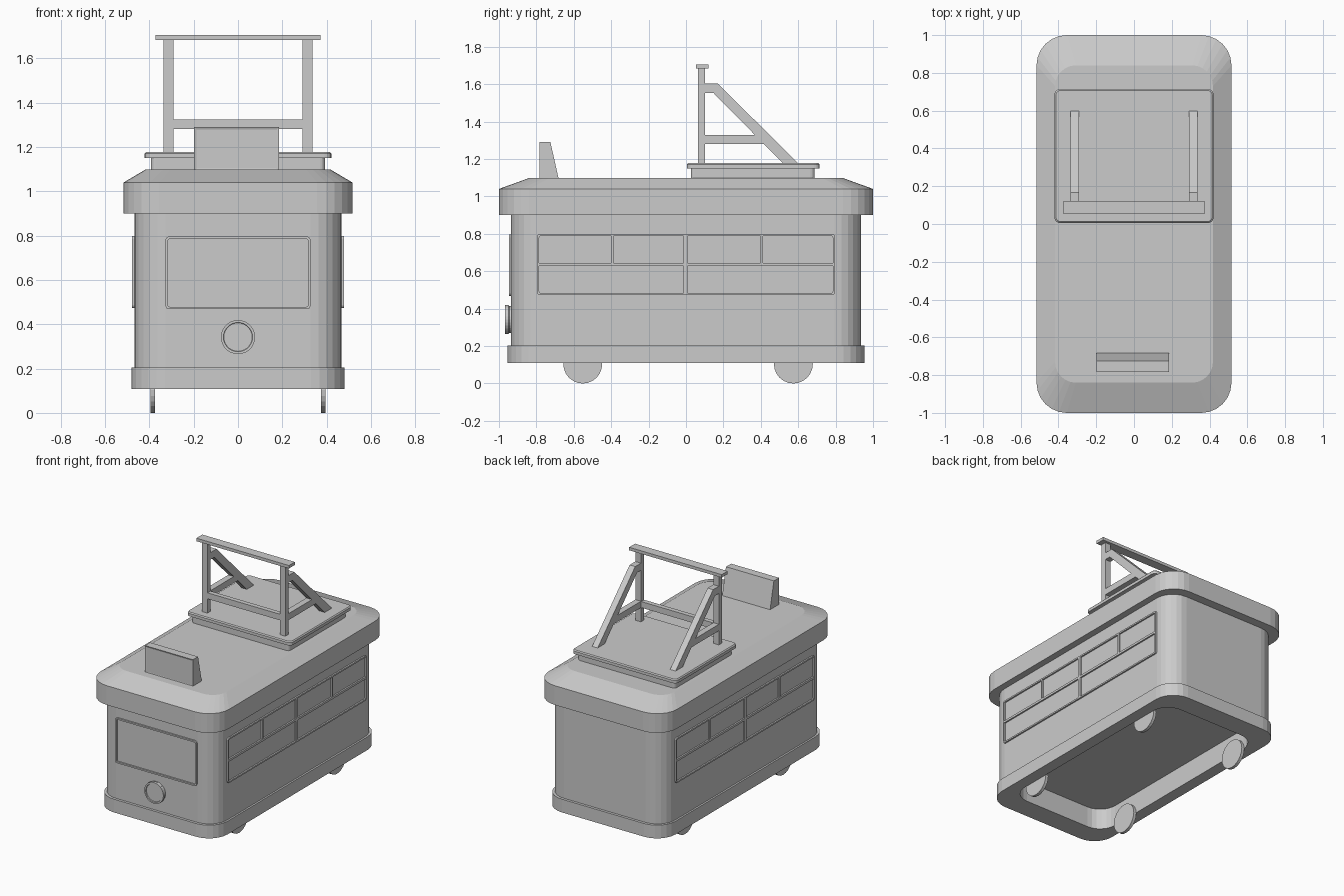
import bpy, bmesh, math
from mathutils import Matrix, Vector

if "Cube" in bpy.data.objects:
    bpy.data.objects.remove(bpy.data.objects["Cube"])


def finish(name, bm):
    bmesh.ops.remove_doubles(bm, verts=bm.verts, dist=1e-5)
    bmesh.ops.recalc_face_normals(bm, faces=bm.faces)
    me = bpy.data.meshes.new(name)
    bm.to_mesh(me)
    bm.free()
    ob = bpy.data.objects.new(name, me)
    bpy.context.collection.objects.link(ob)
    return ob


def axes(u, v, w, origin):
    m = Matrix((u, v, w)).transposed().to_4x4()
    m.translation = Vector(origin)
    return m


def outline(hu, hv, r, seg):
    pts = []
    for k, (su, sv) in enumerate(((1, 1), (-1, 1), (-1, -1), (1, -1))):
        for i in range(seg + 1):
            a = math.radians(90 * (k + i / seg))
            pts.append((su * (hu - r) + r * math.cos(a), sv * (hv - r) + r * math.sin(a)))
    return pts


def loft(name, layers, matrix, seg=6, ring=False):
    """Join rounded rectangles (half u, half v, radius, w); ring closes the loop."""
    bm = bmesh.new()
    loops = [[bm.verts.new(matrix @ Vector((u, v, w))) for u, v in outline(hu, hv, r, seg)]
             for hu, hv, r, w in layers]
    pairs = list(zip(loops, loops[1:]))
    if ring:
        pairs.append((loops[-1], loops[0]))
    else:
        bm.faces.new(loops[0])
        bm.faces.new(loops[-1])
    for a, b in pairs:
        n = len(a)
        for i in range(n):
            j = (i + 1) % n
            bm.faces.new((a[i], a[j], b[j], b[i]))
    return finish(name, bm)


def prism(name, profile, x0, x1, inset=0):
    """Extrude a (y, z) profile along x, with an optional recessed front face."""
    bm = bmesh.new()
    f = bm.faces.new([bm.verts.new((x0, y, z)) for y, z in profile])
    ext = bmesh.ops.extrude_face_region(bm, geom=[f])["geom"]
    bmesh.ops.translate(bm, vec=(x1 - x0, 0, 0),
                        verts=[g for g in ext if isinstance(g, bmesh.types.BMVert)])
    # close any end left open by the extrusion
    bmesh.ops.holes_fill(bm, edges=bm.edges, sides=0)
    bmesh.ops.recalc_face_normals(bm, faces=bm.faces)
    if inset:
        front = [f for f in bm.faces if f.normal.y < -0.9]
        bmesh.ops.inset_individual(bm, faces=front, thickness=inset, use_even_offset=True)
        bmesh.ops.translate(bm, vec=(0, inset * 0.4, 0),
                            verts=list({v for f in front for v in f.verts}))
    return finish(name, bm)


def box(name, x, y, z):
    return prism(name, [(y[0], z[0]), (y[1], z[0]), (y[1], z[1]), (y[0], z[1])], *x)


def up(x, y):
    return axes((1, 0, 0), (0, 1, 0), (0, 0, 1), (x, y, 0))


# Base skirt, body with a recessed underside, and roof
loft("base_skirt", [(.48, .954, .15, .108), (.48, .954, .15, .204),
                    (.395, .80, .13, .204), (.395, .80, .13, .108)], up(0, 0), ring=True)
loft("body", [(.395, .80, .13, .26), (.395, .80, .13, .20),
              (.467, .935, .14, .20), (.467, .935, .14, .92)], up(0, 0))
loft("roof", [(.516, 1, .16, .90), (.516, 1, .16, 1.04), (.418, .84, .11, 1.098)], up(0, 0))

# Wheels
for side, x in (("left", -.396), ("right", .374)):
    for end, y in (("front", -.552), ("rear", .574)):
        m = axes((0, 1, 0), (0, 0, 1), (1, 0, 0), (x, y, .104))
        loft(f"wheel_{end}_{side}", [(.104, .104, .104, 0), (.104, .104, .104, .022)], m)


def window_frame(name, hu, hv, matrix):
    t, d = .011, .011
    loft(name, [(hu, hv, .015, -.005), (hu, hv, .015, d),
                (hu - t, hv - t, .008, d), (hu - t, hv - t, .008, -.005)], matrix, seg=3, ring=True)


# Windshield frame
window_frame("windshield_frame", .327, .164,
             axes((1, 0, 0), (0, 0, 1), (0, -1, 0), (0, -.935, .632)))

# Side window frames and bars
for side, s in (("left", -1), ("right", 1)):
    m = axes((0, s, 0), (0, 0, 1), (s, 0, 0), (s * .467, 0, .636))
    window_frame(f"window_frame_{side}", .796, .163, m)
    x = sorted((s * .463, s * .478))
    box(f"window_rail_{side}", x, (-.787, .787), (.629, .645))
    box(f"window_post_{side}", x, (-.014, .009), (.48, .792))
    for end, y in (("front", -.395), ("rear", .404)):
        box(f"window_bar_{end}_{side}", x, (y - .007, y + .007), (.64, .792))

# Headlight
loft("headlight", [(.072, .072, .072, -.01), (.072, .072, .072, .008), (.077, .077, .077, .014),
                   (.077, .077, .077, .031), (.066, .066, .066, .031), (.064, .064, .064, .024)],
     axes((1, 0, 0), (0, 0, 1), (0, -1, 0), (0, -.936, .342)), seg=7)

# Roof sign box
prism("sign_box", [(-.784, 1.09), (-.68, 1.09), (-.725, 1.291), (-.784, 1.291)],
      -.199, .186, inset=.012)

# Two-tier roof platform
loft("platform_riser", [(.392, .33, .02, 1.09), (.392, .33, .02, 1.155)], up(0, .356), seg=3)
loft("platform_top", [(.421, .355, .03, 1.15), (.421, .355, .03, 1.171),
                      (.414, .348, .027, 1.178)], up(0, .36), seg=4)

# Overhead frame: posts, braces, struts and bars
brace = [(.098, 1.605), (.168, 1.605), (.604, 1.173), (.522, 1.173), (.147, 1.553), (.098, 1.553)]
strut = [(.098, 1.281), (.44, 1.281), (.39, 1.328), (.098, 1.328)]
for side, x in (("left", (-.336, -.291)), ("right", (.291, .336))):
    box(f"post_{side}", x, (.064, .102), (1.17, 1.69))
    prism(f"brace_{side}", brace, *x)
    prism(f"strut_{side}", strut, *x)
box("cross_bar", (-.30, .30), (.066, .10), (1.281, 1.325))
box("top_bar", (-.372, .372), (.053, .121), (1.684, 1.706))
